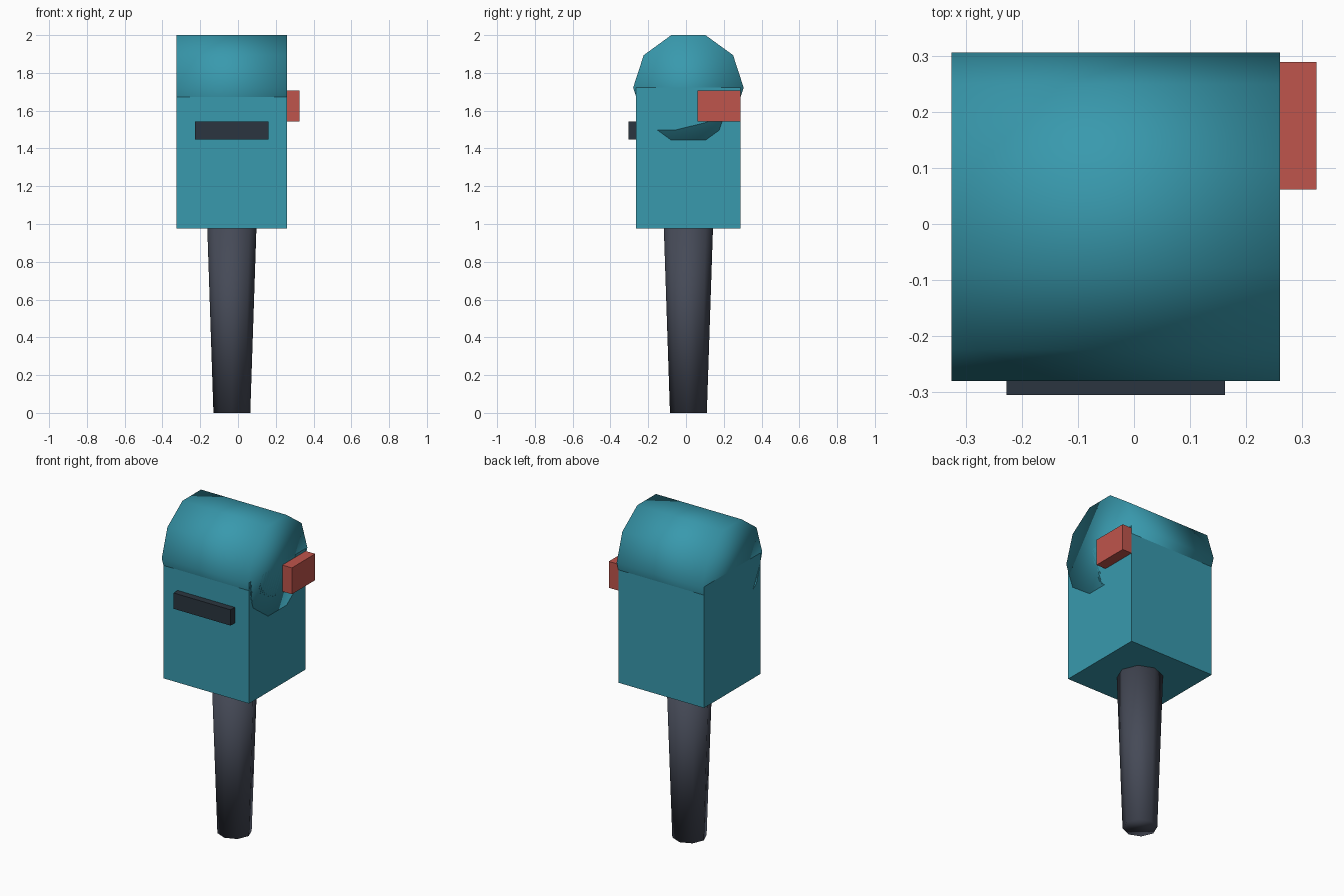
import bpy, bmesh
from math import pi
from mathutils import Matrix, Vector

if "Cube" in bpy.data.objects:
    bpy.data.objects.remove(bpy.data.objects["Cube"])

S = 0.65                      # design unit
CX, CY = -0.0325, 0.0127      # axis of post and box


def material(name, rgb):
    m = bpy.data.materials.new(name)
    m.diffuse_color = (*rgb, 1)
    m.use_nodes = True
    m.node_tree.nodes["Principled BSDF"].inputs["Base Color"].default_value = m.diffuse_color
    return m


TEAL = material("teal_paint", (0.04, 0.32, 0.42))
POST = material("dark_post", (0.06, 0.068, 0.095))
SLOT = material("slot_black", (0.024, 0.036, 0.05))
RED = material("red_flag", (0.52, 0.09, 0.072))


def finish(name, bm, mat, smooth=False):
    for f in bm.faces:
        f.smooth = smooth
    me = bpy.data.meshes.new(name)
    bm.to_mesh(me)
    bm.free()
    me.materials.append(mat)
    ob = bpy.data.objects.new(name, me)
    bpy.context.collection.objects.link(ob)


def place(center):
    x, y, z = Vector(center) * S
    return Matrix.Translation((CX + x, CY + y, z))


def box(name, center, size, mat):
    bm = bmesh.new()
    scale = Matrix.Diagonal((*(Vector(size) * S), 1))
    bmesh.ops.create_cube(bm, size=1, matrix=place(center) @ scale)
    finish(name, bm, mat)


def cylinder(name, center, sides, r1, r2, length, mat, turn=Matrix()):
    bm = bmesh.new()
    bmesh.ops.create_cone(bm, cap_ends=True, segments=sides, radius1=r1 * S,
                          radius2=r2 * S, depth=length * S,
                          matrix=place(center) @ turn)
    finish(name, bm, mat, smooth=True)


# tapered eight-sided post
cylinder("post", (0, 0, 0.75), 8, 0.15, 0.20, 1.5, POST)
# letter box body
box("box_body", (0, 0, 2.075), (0.9, 0.85, 1.15), TEAL)
# rounded lid: a ten-sided drum lying along x
cylinder("rounded_lid", (0, 0, 2.649), 10, 0.45, 0.45, 0.9, TEAL,
         Matrix.Rotation(pi / 2, 4, 'Y'))
# letter slot on the front
box("letter_slot", (0, -0.448, 2.3), (0.6, 0.08, 0.15), SLOT)
# signal flag on the right side
box("flag", (0.5, 0.25, 2.5), (0.1, 0.35, 0.25), RED)
